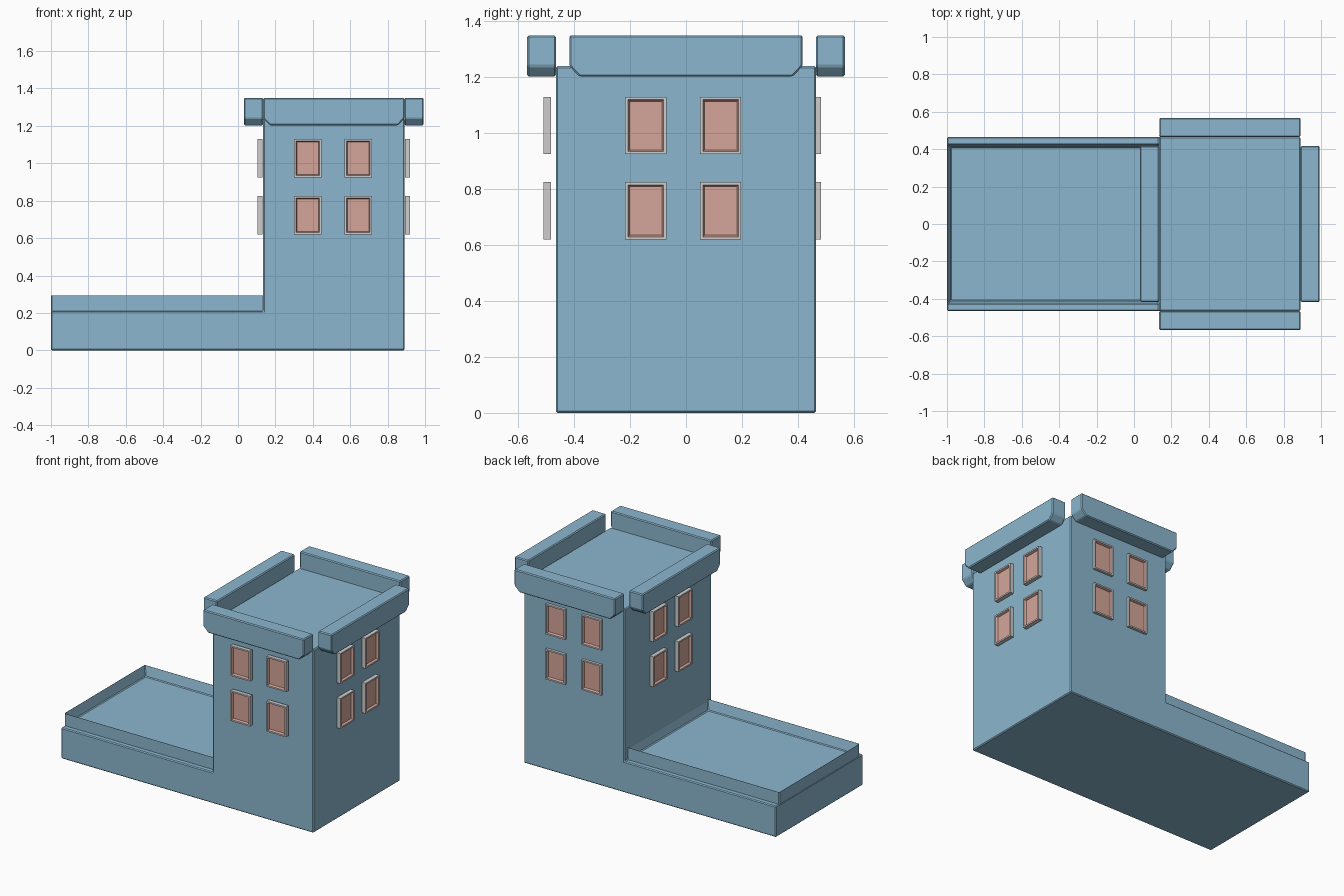
import bpy, bmesh
from mathutils import Matrix, Vector
from math import pi

if "Cube" in bpy.data.objects:
    bpy.data.objects.remove(bpy.data.objects["Cube"])


def material(name, rgb):
    m = bpy.data.materials.new(name)
    m.diffuse_color = (*rgb, 1)
    m.use_nodes = True
    m.node_tree.nodes["Principled BSDF"].inputs["Base Color"].default_value = m.diffuse_color
    return m


BLUE = material("wall blue", (0.26, 0.47, 0.62))
GREY = material("frame grey", (0.61, 0.61, 0.61))
PINK = material("pane pink", (0.66, 0.38, 0.32))


def finish(name, bm, mats, bevel=0):
    bmesh.ops.recalc_face_normals(bm, faces=bm.faces)
    me = bpy.data.meshes.new(name)
    bm.to_mesh(me)
    bm.free()
    for m in mats:
        me.materials.append(m)
    ob = bpy.data.objects.new(name, me)
    bpy.context.collection.objects.link(ob)
    if bevel:
        mod = ob.modifiers.new("bevel", 'BEVEL')
        mod.width = bevel
        mod.segments = 1
    return ob


def prism(points, depth):
    """Profile in x,z extruded along +y."""
    bm = bmesh.new()
    f = bm.faces.new([bm.verts.new(p) for p in points])
    ex = bmesh.ops.extrude_face_region(bm, geom=[f])
    bmesh.ops.translate(bm, vec=(0, depth, 0),
                        verts=[v for v in ex["geom"] if isinstance(v, bmesh.types.BMVert)])
    return bm


def box(lo, hi):
    x0, y0, z0 = lo
    x1, y1, z1 = hi
    return prism([(x0, y0, z0), (x1, y0, z0), (x1, y0, z1), (x0, y0, z1)], y1 - y0)


def face_toward(bm, direction):
    bmesh.ops.recalc_face_normals(bm, faces=bm.faces)
    d = Vector(direction)
    return max(bm.faces, key=lambda f: f.normal.dot(d))


# L-shaped body: low wing and tower
X0, X1, Y, CX = 0.135, 0.89, 0.465, 0.5125
outline = [(-1, 0), (X1, 0), (X1, 1.24), (X0, 1.24), (X0, 0.21), (-1, 0.21)]
finish("building_body", prism([(x, -Y, z) for x, z in outline], 2 * Y), [BLUE], 0.006)

# Raised rim and recessed roof of the low wing
bm = box((-1, -0.43, 0.205), (0.14, 0.43, 0.297))
top = face_toward(bm, (0, 0, 1))
bmesh.ops.inset_region(bm, faces=[top], thickness=0.028)
bmesh.ops.translate(bm, verts=top.verts, vec=(0, 0, -0.072))
finish("low_roof_rim", bm, [BLUE], 0.005)


# Each side: name, turn about z, half length of parapet, wall distance, window gap, window columns
def parapet(name, turn, half, dist):
    c = 0.035
    pts = [(-half, 1.24), (-half + c, 1.203), (half - c, 1.203),
           (half, 1.24), (half, 1.35), (-half, 1.35)]
    bm = prism([(x, -dist - 0.103, z) for x, z in pts], 0.103)
    bm.transform(Matrix.Translation((CX, 0, 0)) @ Matrix.Rotation(turn, 4, 'Z'))
    finish(name + "_parapet", bm, [BLUE], 0.006)


def window(name, turn, u, z, front):
    """Grey frame with sloped, recessed pink pane."""
    w, h, d = 0.0735, 0.1025, 0.027
    bm = box((u - w, -front, z - h), (u + w, -front + d, z + h))
    f = face_toward(bm, (0, -1, 0))
    bmesh.ops.inset_region(bm, faces=[f], thickness=0.014)
    r = bmesh.ops.inset_region(bm, faces=[f], thickness=0.008)
    for p in r["faces"] + [f]:
        p.material_index = 1
    bmesh.ops.translate(bm, verts=f.verts, vec=(0, 0.014, 0))
    bm.transform(Matrix.Translation((CX, 0, 0)) @ Matrix.Rotation(turn, 4, 'Z'))
    finish(name, bm, [GREY, PINK])


half_x = (X1 - X0) / 2
sides = [("front", 0, half_x, Y, 0.51, (-0.14, 0.13)),
         ("right", pi / 2, 0.417, half_x, 0.408, (-0.144, 0.124)),
         ("back", pi, half_x, Y, 0.483, (-0.13, 0.14)),
         ("left", -pi / 2, 0.417, half_x, 0.408, (-0.124, 0.144))]
for name, turn, half, dist, front, cols in sides:
    parapet(name, turn, half, dist)
    for i, u in enumerate(cols):
        for j, z in enumerate((0.7225, 1.0275)):
            window(f"{name}_window_{i}_{j}", turn, u, z, front)
